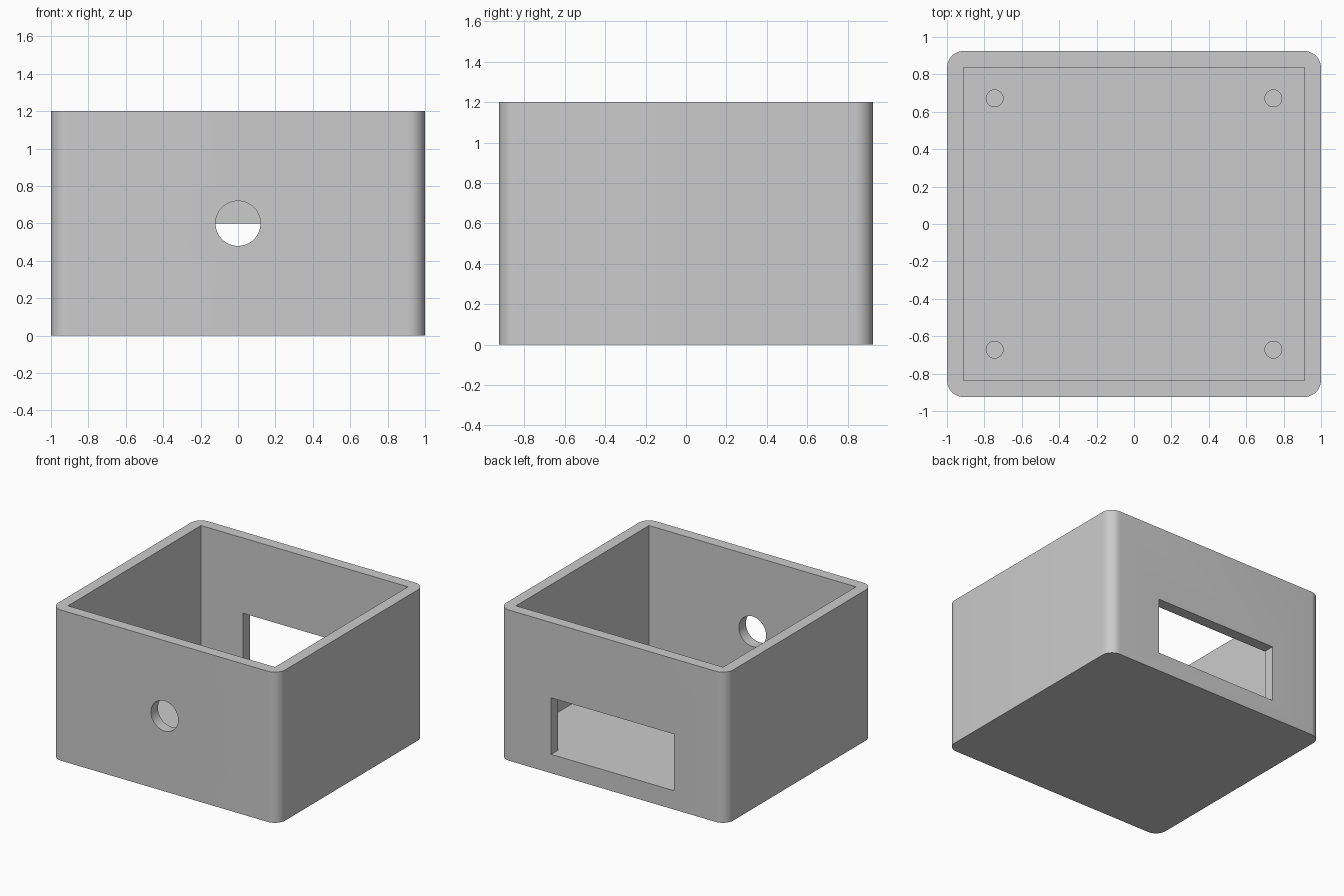
import bpy
import bmesh
from math import radians

if "Cube" in bpy.data.objects:
    bpy.data.objects.remove(bpy.data.objects["Cube"], do_unlink=True)

WIDTH, DEPTH, HEIGHT = 2.0, 1.85, 1.2
WALL, FLOOR, CORNER = 0.088, 0.15, 0.09

grey = bpy.data.materials.new("plain_grey")
grey.use_nodes = True
colour = (0.6, 0.6, 0.6, 1)
grey.diffuse_color = colour
grey.node_tree.nodes["Principled BSDF"].inputs["Base Color"].default_value = colour


def box(name, low, high, rounding=0):
    """Box between two corners, with optional rounded upright edges."""
    bm = bmesh.new()
    bmesh.ops.create_cube(bm, size=1)
    for v in bm.verts:
        v.co = [high[i] if v.co[i] > 0 else low[i] for i in range(3)]
    if rounding:
        upright = [e for e in bm.edges
                   if abs(e.verts[0].co.z - e.verts[1].co.z) > 0.1]
        bmesh.ops.bevel(bm, geom=upright, offset=rounding, segments=12,
                        profile=0.5, affect='EDGES')
    mesh = bpy.data.meshes.new(name)
    bm.to_mesh(mesh)
    bm.free()
    mesh.materials.append(grey)
    obj = bpy.data.objects.new(name, mesh)
    bpy.context.collection.objects.link(obj)
    return obj


def cylinder(name, radius, length, centre, tilt=0):
    bpy.ops.mesh.primitive_cylinder_add(
        vertices=64, radius=radius, depth=length, location=centre,
        rotation=(tilt, 0, 0))
    obj = bpy.context.object
    obj.name = name
    obj.data.materials.append(grey)
    return obj


def cut(target, cutter):
    """Subtract the cutter, then discard it."""
    cutter.hide_render = True
    mod = target.modifiers.new("cut", 'BOOLEAN')
    mod.operation = 'DIFFERENCE'
    mod.solver = 'EXACT'
    mod.object = cutter
    bpy.context.view_layer.objects.active = target
    bpy.ops.object.modifier_apply(modifier=mod.name)
    bpy.data.objects.remove(cutter, do_unlink=True)


# Outer shell with rounded upright corners
x, y = WIDTH / 2, DEPTH / 2
case = box("open_case", (-x, -y, 0), (x, y, HEIGHT), CORNER)

# Square-cornered cavity, open at the top
cut(case, box("cavity_cutter", (WALL - x, WALL - y, FLOOR),
              (x - WALL, y - WALL, HEIGHT + 0.2)))

# Rear window, its sill level with the inside floor
cut(case, box("window_cutter", (-0.54, y - WALL - 0.1, FLOOR),
              (0.54, y + 0.1, HEIGHT / 2)))

# Round port through the front wall
cut(case, cylinder("port_cutter", 0.12, 0.3, (0, -y, HEIGHT / 2), radians(90)))

# Four blind screw holes in the floor
for sx in (-1, 1):
    for sy in (-1, 1):
        cut(case, cylinder("screw_cutter", 0.045, 0.2,
                           (sx * 0.745, sy * 0.672, FLOOR)))

# Smooth the rounded surfaces, keep the edges crisp
bpy.ops.object.select_all(action='DESELECT')
case.select_set(True)
bpy.context.view_layer.objects.active = case
bpy.ops.object.shade_smooth_by_angle(angle=radians(30))
